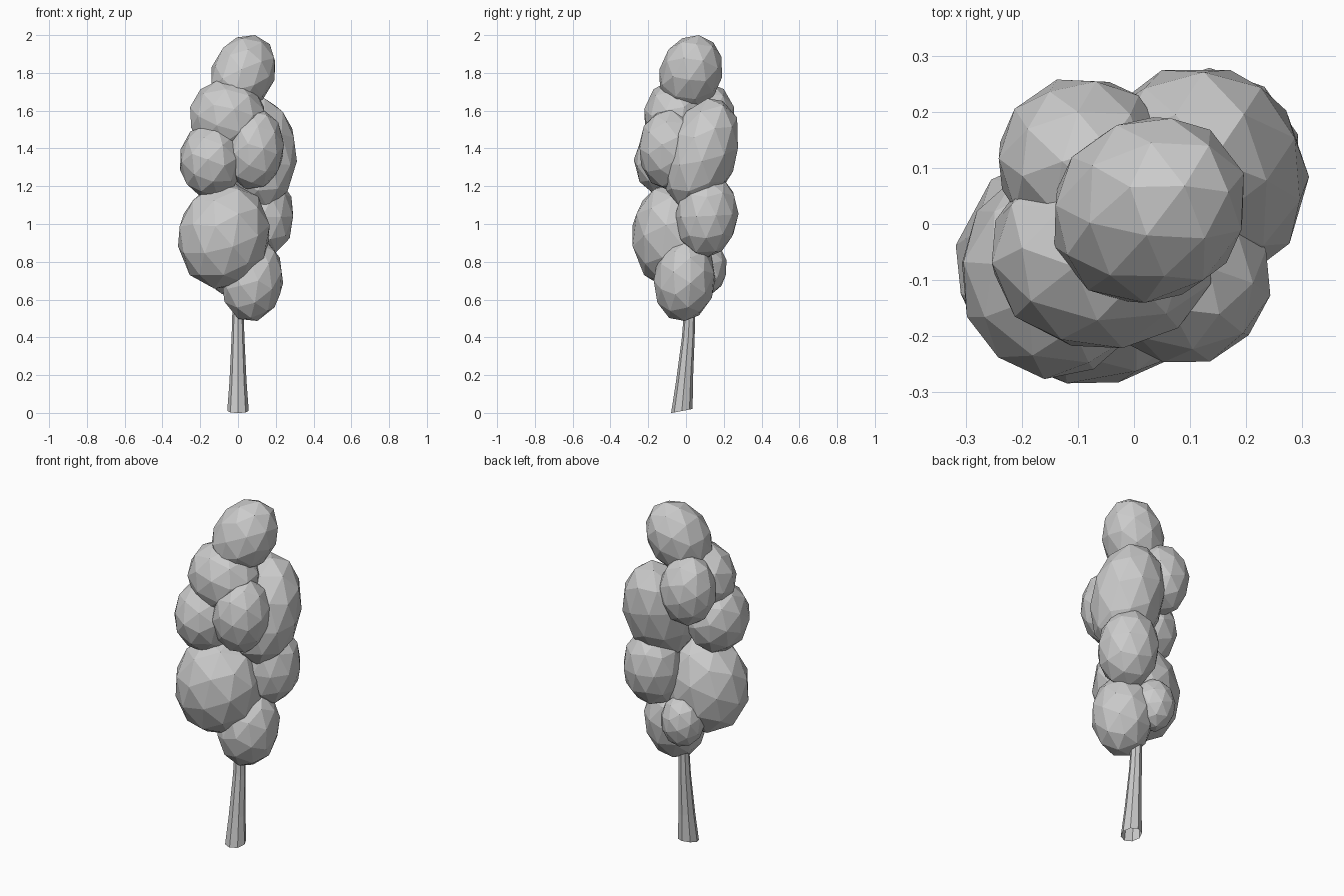
import bpy, bmesh, math
from mathutils import Vector, Matrix, Euler

if "Cube" in bpy.data.objects:
    bpy.data.objects.remove(bpy.data.objects["Cube"])

def finish(bm, name):
    me = bpy.data.meshes.new(name)
    bm.to_mesh(me)
    bm.free()
    ob = bpy.data.objects.new(name, me)
    bpy.context.collection.objects.link(ob)
    return ob

def leaf_clump(name, centre, radii, tilt=(0, 0), spin=0.0):
    """Faceted ellipsoid; spin turns the facets, tilt leans the shape."""
    bm = bmesh.new()
    bmesh.ops.create_icosphere(bm, subdivisions=2, radius=1.035)
    facets = Euler((spin, spin * 0.6, spin * 1.7)).to_matrix().to_4x4()
    lean = Euler((tilt[0], tilt[1], 0)).to_matrix().to_4x4()
    bm.transform(Matrix.Translation(centre) @ lean @ Matrix.Diagonal((*radii, 1)) @ facets)
    return finish(bm, name)

# Foliage: centre, radii, lean
clumps = {
    "crown_top": ((0.027, 0.025, 1.797), (0.163, 0.160, 0.212), (-0.3, 0.45)),
    "crown_left": ((-0.055, -0.05, 1.565), (0.20, 0.172, 0.197), (0, 0.35)),
    "crown_back": ((-0.09, 0.11, 1.55), (0.152, 0.150, 0.195), (0, 0)),
    "upper_front_right": ((0.088, -0.092, 1.395), (0.153, 0.155, 0.21), (0, 0.1)),
    "upper_right": ((0.115, 0.083, 1.37), (0.192, 0.182, 0.30), (-0.32, 0)),
    "upper_front_left": ((-0.142, -0.088, 1.335), (0.165, 0.183, 0.197), (0, 0)),
    "middle_left": ((-0.075, -0.072, 0.938), (0.238, 0.212, 0.278), (0, 0.2)),
    "middle_right": ((0.132, 0.11, 1.045), (0.162, 0.162, 0.218), (-0.1, 0)),
    "lower_front": ((0.075, -0.008, 0.705), (0.162, 0.160, 0.218), (-0.1, 0.1)),
    "lower_back": ((-0.05, 0.10, 0.77), (0.115, 0.115, 0.145), (0, 0)),
}
for i, (name, (centre, radii, tilt)) in enumerate(clumps.items()):
    leaf_clump(name, centre, radii, tilt, 0.35 + 0.5 * i)

# Trunk: eight-sided, open tube, flared at the foot and leaning back
rings = [((0, -0.022, 0.010), 0.057), ((0, -0.008, 0.17), 0.045),
         ((0, 0.012, 0.40), 0.034), ((0, 0.022, 0.60), 0.028)]
bm = bmesh.new()
loops = []
for k, (c, r) in enumerate(rings):
    slope = 0.19 if k == 0 else 0.08
    loops.append([bm.verts.new(Vector(c) + Vector((r * math.cos(a), r * math.sin(a), slope * r * math.sin(a))))
                  for a in (math.tau * j / 8 for j in range(8))])
for low, high in zip(loops, loops[1:]):
    for j in range(8):
        n = (j + 1) % 8
        bm.faces.new((low[j], low[n], high[n], high[j]))
finish(bm, "trunk")
